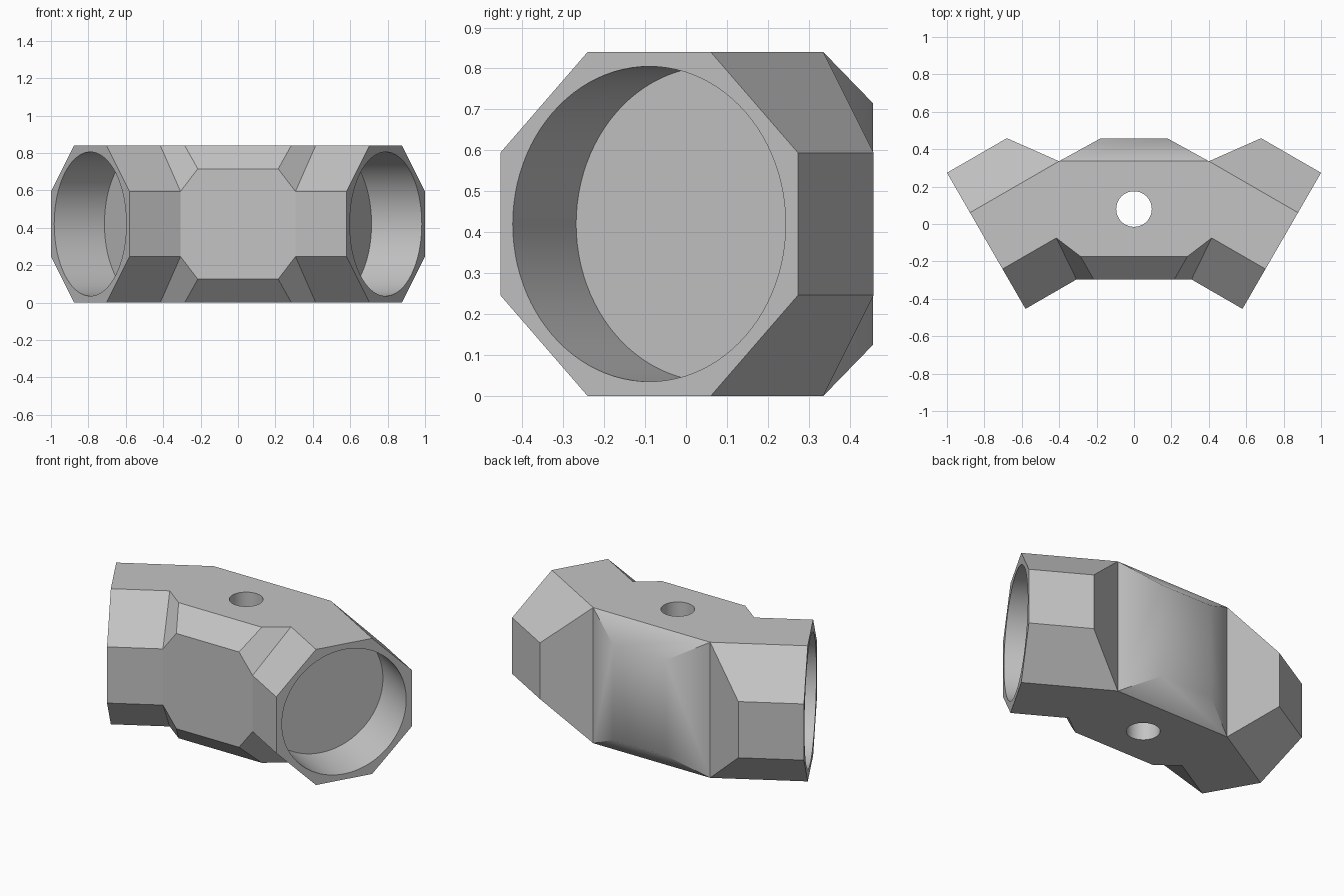
import bpy, bmesh, math
from mathutils import Vector

cube = bpy.data.objects.get("Cube")
if cube:
    bpy.data.objects.remove(cube, do_unlink=True)

H = 0.42                              # half height, also the arm's flat radius
S = H * math.tan(math.pi / 8)         # half an octagon side
C = 0.295                             # half height of the middle block's flats
BACK, FRONT = 0.457, -0.297

# Arm frame: outward axis and the sideways direction of its end face
axis = Vector((math.cos(math.radians(30)), -0.5, 0))
side = Vector((0.5, math.cos(math.radians(30)), 0))
end_centre = Vector((0.79, -0.09, 0))


def arm(offset, z, inward=0.0):
    p = end_centre + side * offset - axis * inward
    return (p.x, p.y, z)


def at(p, z):
    return (p[0], p[1], z)


# Corner points of one quarter (left half, above the mid plane)
e1, e2, e3, e4 = arm(H, S), arm(S, H), arm(-S, H), arm(-H, S)
r1, r2 = arm(H, S, 0.37), arm(S, H, 0.55)
c1 = (0.18, BACK, C)
f1, f2 = arm(-H, S, 0.315), arm(-S, H, 0.332)
f3, f4 = (0.285, -0.174, H), (0.215, FRONT, C)
back_mid, back_top = (0, BACK, C), (0, r2[1], H)
front_mid, front_top = (0, FRONT, C), (0, f3[1], H)

faces = [
    (at(e1, 0), e1, e2, e3, e4, at(e4, 0)),               # arm end
    (at(e1, 0), e1, r1, at(r1, 0)),                       # arm back side
    (e1, e2, r2, r1),                                     # arm back bevel
    (r1, r2, at(r2, 0), at(r1, 0)),                       # arm notch wall
    (r2, c1, at(c1, 0), at(r2, 0)),                       # middle notch wall
    (c1, back_mid, at(back_mid, 0), at(c1, 0)),           # back flat
    (r2, back_top, back_mid, c1),                         # back bevel
    (e4, f1, at(f1, 0), at(e4, 0)),                       # arm front side
    (e3, f2, f1, e4),                                     # arm front bevel
    (f2, f3, f4, f1),                                     # corner facet
    (f3, front_top, front_mid, f4),                       # front bevel
    (f1, f4, front_mid, at(front_mid, 0), at(f1, 0)),     # front flat
    (e2, e3, f2, f3, front_top, back_top, r2),            # top
]

# Quarter shell, mirrored twice into the closed body
bm = bmesh.new()
for face in faces:
    bm.faces.new([bm.verts.new(p) for p in face])
for i in (0, 2):
    copy = bmesh.ops.duplicate(bm, geom=bm.verts[:] + bm.edges[:] + bm.faces[:])
    for v in copy["geom"]:
        if isinstance(v, bmesh.types.BMVert):
            v.co[i] *= -1
bmesh.ops.remove_doubles(bm, verts=bm.verts[:], dist=0.0005)
bmesh.ops.recalc_face_normals(bm, faces=bm.faces[:])
bmesh.ops.dissolve_limit(bm, angle_limit=math.radians(1),
                         verts=bm.verts[:], edges=bm.edges[:])
bmesh.ops.translate(bm, verts=bm.verts[:], vec=(0, 0, H))

grey = bpy.data.materials.new("grey")
grey.use_nodes = True
colour = (0.55, 0.55, 0.55, 1)
grey.diffuse_color = colour
grey.node_tree.nodes["Principled BSDF"].inputs["Base Color"].default_value = colour

mesh = bpy.data.meshes.new("angled_pipe_connector")
bm.to_mesh(mesh)
bm.free()
mesh.materials.append(grey)
body = bpy.data.objects.new("angled_pipe_connector", mesh)
bpy.context.collection.objects.link(body)


def cut(name, centre, direction, radius, depth):
    """Subtract a round hole from the body."""
    bpy.ops.mesh.primitive_cylinder_add(
        vertices=96, radius=radius, depth=depth, location=centre,
        rotation=direction.to_track_quat('Z', 'Y').to_euler())
    cutter = bpy.context.object
    cutter.name = name
    cutter.hide_render = True
    cutter.data.materials.append(grey)
    mod = body.modifiers.new(name, 'BOOLEAN')
    mod.operation = 'DIFFERENCE'
    mod.solver = 'EXACT'
    mod.object = cutter
    bpy.context.view_layer.objects.active = body
    bpy.ops.object.modifier_apply(modifier=mod.name)
    bpy.data.objects.remove(cutter, do_unlink=True)


# Blind sockets in both arms and the screw hole through the middle
for sx, name in ((1, "left_socket"), (-1, "right_socket")):
    direction = Vector((sx * axis.x, axis.y, 0))
    mouth = Vector((sx * end_centre.x, end_centre.y, H))
    cut(name, mouth, direction, 0.385, 0.62)
cut("screw_hole", Vector((0, 0.08, H)), Vector((0, 0, 1)), 0.095, 2)

# Smooth bores, crisp outer edges, softened back corners
bpy.ops.object.select_all(action='DESELECT')
body.select_set(True)
bpy.context.view_layer.objects.active = body
bpy.ops.object.shade_smooth_by_angle(angle=math.radians(28))
for edge in body.data.edges:
    ends = [body.data.vertices[v].co for v in edge.vertices]
    if all(abs(abs(p.x) - c1[0]) < 0.002 and abs(p.y - BACK) < 0.002 for p in ends):
        edge.use_edge_sharp = False
